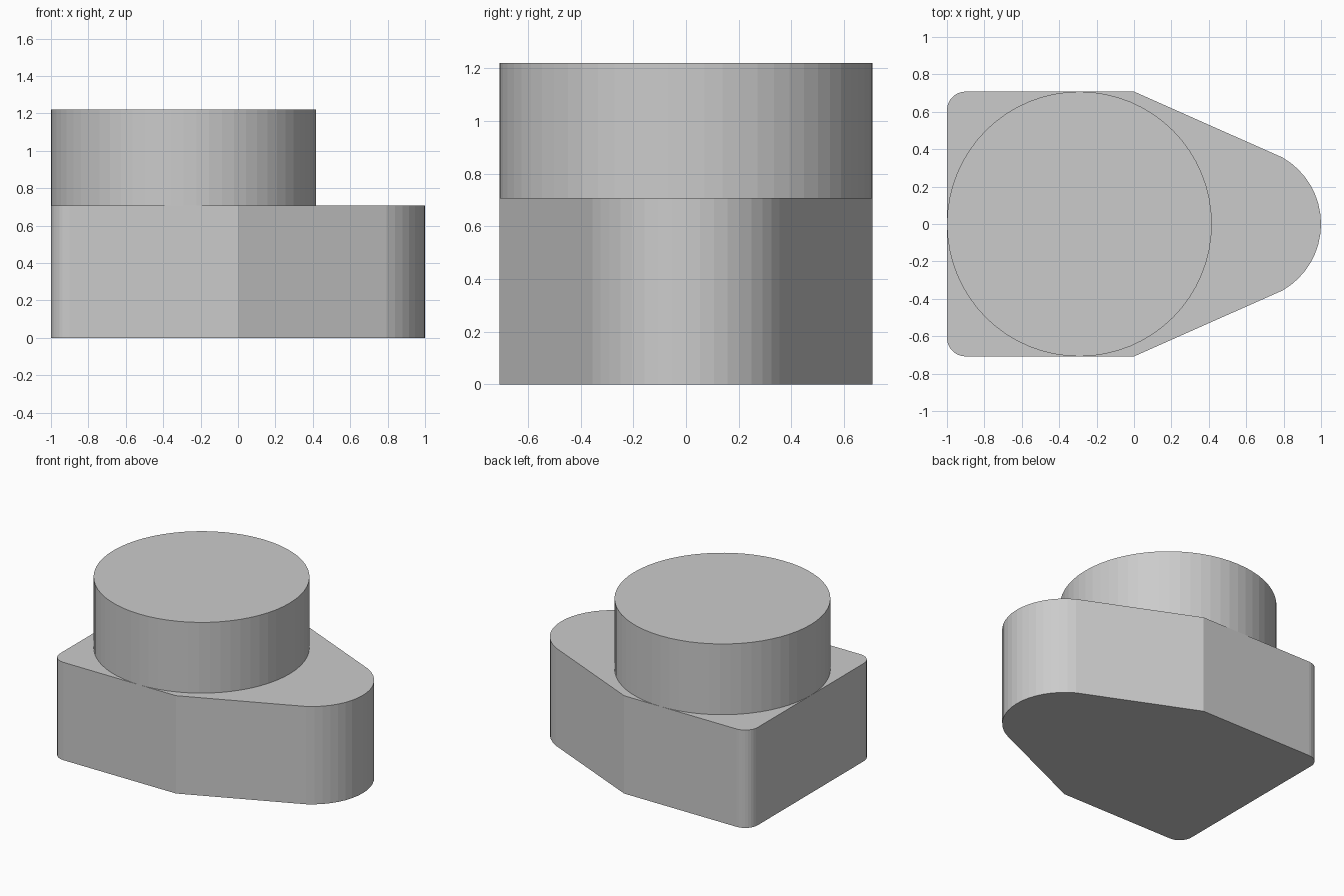
import bpy, bmesh
from math import sin, cos, radians

if "Cube" in bpy.data.objects:
    bpy.data.objects.remove(bpy.data.objects["Cube"])

HALF_W, BASE_H, TOP_H = 0.708, 0.708, 1.22


def arc(cx, cy, r, a0, a1, n):
    """Points along an arc, angles in degrees, both ends included."""
    angles = [radians(a0 + (a1 - a0) * i / n) for i in range(n + 1)]
    return [(cx + r * cos(a), cy + r * sin(a)) for a in angles]


def prism(name, outline, z0, z1):
    """Extrude a closed counter-clockwise outline from z0 to z1."""
    bm = bmesh.new()
    face = bm.faces.new([bm.verts.new((x, y, z0)) for x, y in outline])
    ext = bmesh.ops.extrude_face_region(bm, geom=[face], use_keep_orig=True)
    top = [v for v in ext["geom"] if isinstance(v, bmesh.types.BMVert)]
    bmesh.ops.translate(bm, verts=top, vec=(0, 0, z1 - z0))
    bmesh.ops.recalc_face_normals(bm, faces=bm.faces)
    mesh = bpy.data.meshes.new(name)
    bm.to_mesh(mesh)
    bm.free()
    ob = bpy.data.objects.new(name, mesh)
    bpy.context.collection.objects.link(ob)
    return ob


# Base plate: rounded nose, tapering flanks, small rounded rear corners
R = 0.1
base_outline = (
    arc(0.59, 0, 0.41, -60, 60, 16)
    + [(0, HALF_W)]
    + arc(-1 + R, HALF_W - R, R, 90, 180, 8)
    + arc(-1 + R, -HALF_W + R, R, 180, 270, 8)
    + [(0, -HALF_W)]
)
prism("base_block", base_outline, 0, BASE_H)

# Round boss standing on the wide end
boss_outline = arc(-1 + HALF_W, 0, HALF_W, 0, 360, 64)[:-1]
prism("round_boss", boss_outline, BASE_H, TOP_H)
